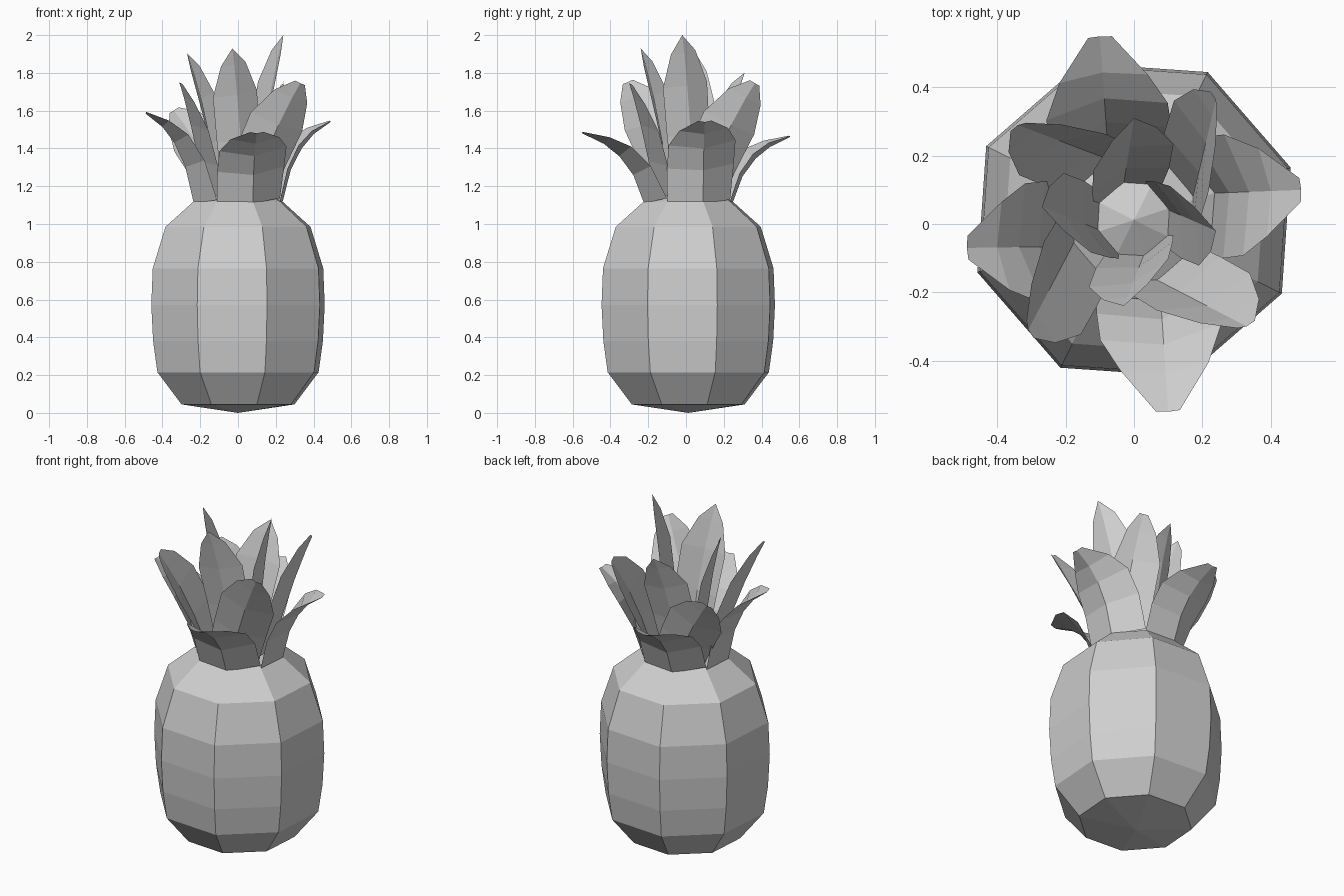
import bpy, bmesh, math
from mathutils import Vector

cube = bpy.data.objects.get("Cube")
if cube:
    bpy.data.objects.remove(cube, do_unlink=True)

# One plain grey for the whole fruit
grey = bpy.data.materials.new("plain grey")
grey.use_nodes = True
colour = (0.62, 0.62, 0.62, 1)
grey.diffuse_color = colour
grey.node_tree.nodes["Principled BSDF"].inputs["Base Color"].default_value = colour

SIDES = 8
TURN = 18.5                      # rotation of the octagon in degrees
CENTRE = Vector((0, 0.012, 0))


def make_object(name, bm):
    bmesh.ops.recalc_face_normals(bm, faces=bm.faces)
    mesh = bpy.data.meshes.new(name)
    bm.to_mesh(mesh)
    bm.free()
    mesh.materials.append(grey)
    obj = bpy.data.objects.new(name, mesh)
    bpy.context.collection.objects.link(obj)


def polar(radius, degrees, z):
    a = math.radians(degrees)
    return CENTRE + Vector((radius * math.cos(a), radius * math.sin(a), z))


def build_body():
    """Eight-sided barrel with a cone at each end."""
    profile = [(0.315, 0.045), (0.45, 0.215), (0.474, 0.38), (0.484, 0.57),
               (0.476, 0.765), (0.405, 0.985), (0.247, 1.12)]
    bm = bmesh.new()
    rings = [[bm.verts.new(polar(r, TURN + i * 360 / SIDES, z)) for i in range(SIDES)]
             for r, z in profile]
    bottom = bm.verts.new(polar(0, 0, 0))
    top = bm.verts.new(polar(0, 0, 1.25))
    for i in range(SIDES):
        j = (i + 1) % SIDES
        for low, high in zip(rings, rings[1:]):
            bm.faces.new((low[i], low[j], high[j], high[i]))
        bm.faces.new((bottom, rings[0][j], rings[0][i]))
        bm.faces.new((rings[-1][i], rings[-1][j], top))
    make_object("fruit_body", bm)


def build_leaf(name, base, tip, facing, twist, bend, widths, cup):
    """Cupped leaf, three points wide, swept along a curve from base to tip.
    facing: direction of its outer side, turning by twist towards the tip.
    bend: how far along (outward, upward) the curve's handle sits.
    widths: (position along the curve, half width) pairs."""
    tip = Vector(tip)
    lean = tip - base
    handle = base + Vector((lean.x * bend[0], lean.y * bend[0], lean.z * bend[1]))
    bm = bmesh.new()
    rows = []
    for t, w in widths:
        p = base * (1 - t) ** 2 + handle * 2 * t * (1 - t) + tip * t * t
        tangent = ((handle - base) * (1 - t) + (tip - handle) * t).normalized()
        a = math.radians(facing + twist * t)
        side = Vector((-math.sin(a), math.cos(a), 0))
        side = (side - tangent * side.dot(tangent)).normalized()
        inward = side.cross(tangent) * -1
        depth = cup * (1 - 0.5 * t)
        if w == 0:
            rows.append([bm.verts.new(p)])
        else:
            rows.append([bm.verts.new(p + side * w * s + inward * w * depth * abs(s))
                         for s in (-1, 0, 1)])
    for low, high in zip(rows, rows[1:]):
        for k in range(2):
            if len(high) == 1:
                bm.faces.new((low[k], low[k + 1], high[0]))
            else:
                bm.faces.new((low[k], low[k + 1], high[k + 1], high[k]))
    make_object(name, bm)


def build_tier(tier, radius, z, tips, twist, bend, widths, cup):
    """Four leaves a quarter turn apart, starting at the front."""
    for i, (label, tip) in enumerate(tips.items()):
        facing = TURN - 90 + 90 * i
        build_leaf(tier + "_leaf_" + label, polar(radius, facing, z), tip,
                   facing, twist, bend, widths, cup)


build_body()

# Outer leaves: wide, rooted on the shoulder and curling outward
build_tier("outer", 0.247, 1.11,
           {"front": (0.1, -0.55, 1.48), "left": (0.49, 0.1, 1.54),
            "back": (-0.1, 0.55, 1.46), "right": (-0.49, -0.07, 1.585)},
           -12, (0.2, 0.75),
           [(0, 0.175), (0.3, 0.182), (0.55, 0.18), (0.76, 0.13), (1, 0.035)], 0.42)

# Middle leaves: taller, leaning sideways over the gaps
build_tier("middle", 0.18, 1.12,
           {"front": (0.33, -0.3, 1.745), "left": (0.24, 0.365, 1.745),
            "back": (-0.34, 0.29, 1.6), "right": (-0.31, -0.31, 1.75)},
           -6, (0.45, 0.6),
           [(0, 0.14), (0.3, 0.15), (0.6, 0.155), (0.85, 0.1), (1, 0.03)], 0.42)

# Inner leaves: narrow, nearly upright and pointed
build_tier("inner", 0.1, 1.12,
           {"front": (-0.03, -0.24, 1.93), "left": (0.24, -0.02, 2.0),
            "back": (0.0, 0.31, 1.8), "right": (-0.27, 0.05, 1.905)},
           4, (0.35, 0.6),
           [(0, 0.1), (0.35, 0.12), (0.65, 0.125), (0.87, 0.07), (1, 0)], 0.4)
